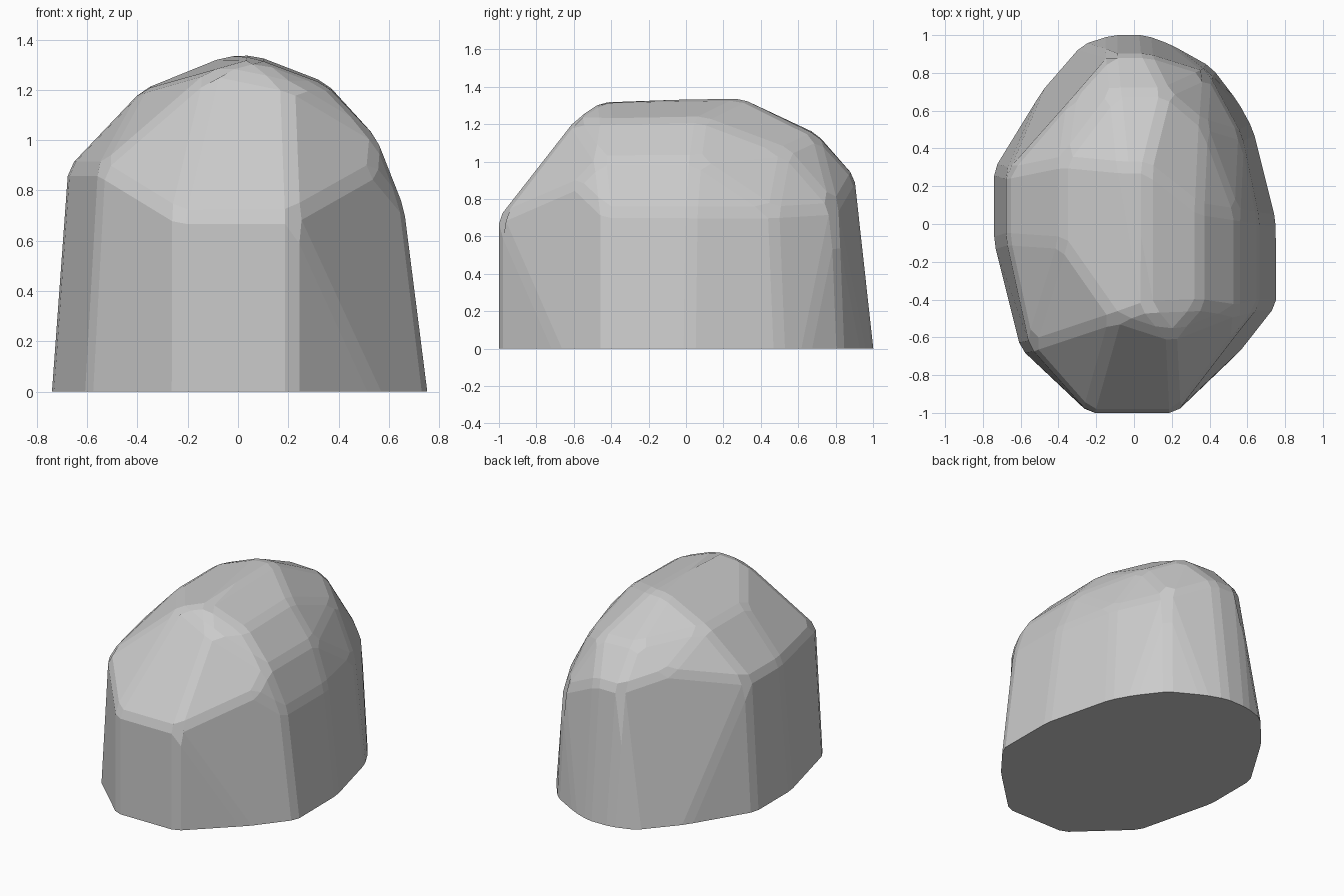
import bpy, bmesh, math
from mathutils import Vector

if "Cube" in bpy.data.objects:
    bpy.data.objects.remove(bpy.data.objects["Cube"])

# ground outline of the boulder (x, y)
base = [(-.24, -1), (.22, -1), (.75, -.43), (.75, .02), (.63, .5), (.41, .83),
        (.06, 1), (-.12, 1), (-.36, .86), (-.74, .29), (-.74, -.1), (-.6, -.66)]

# upper rim of the side walls, one point above each ground point
rim = [(-.24, -1, .7), (.22, -1, .7), (.66, -.43, .73),
       (.66, .03, .73), (.57, .47, .73), (.39, .80, .75), (.07, .9, .92),
       (-.12, .9, .92), (-.33, .67, 1.0), (-.675, .27, .89), (-.675, -.08, .89),
       (-.55, -.65, .89)]

# facet corners of the crown
crown = [(.54, -.59, .88), (.55, -.46, 1.01), (.55, .05, 1.01), (.37, .53, 1.06),
         (.35, -.43, 1.22), (.35, .08, 1.23), (.2, -.6, 1.22), (.07, -.44, 1.325),
         (-.1, -.5, 1.28), (-.38, -.1, 1.2), (-.38, .33, 1.2), (.07, .3, 1.338),
         (-.06, .3, 1.333), (.17, .7, 1.14), (-.1, .7, 1.15)]

# walls run on below ground so the chipped edges can be cut off cleanly
foot = []
for (x, y), r in zip(base, rim):
    b = Vector((x, y, 0))
    foot.append(b + (b - Vector(r)) * (.6 / r[2]))

bm = bmesh.new()
for p in foot + rim + crown:
    bm.verts.new(p)
bmesh.ops.convex_hull(bm, input=bm.verts[:])
loose = [v for v in bm.verts if not v.link_faces]
bmesh.ops.delete(bm, geom=loose, context='VERTS')

# merge nearly coplanar triangles into broad facets
bmesh.ops.dissolve_limit(bm, angle_limit=math.radians(9),
                         verts=bm.verts[:], edges=bm.edges[:])

# chip the facet edges
edges = [e for e in bm.edges if max(v.co.z for v in e.verts) > 0
         and e.calc_face_angle(0) > math.radians(9)]
bmesh.ops.bevel(bm, geom=edges, offset=.033, offset_type='OFFSET', segments=1,
                profile=.5, affect='EDGES', clamp_overlap=True)

# flat underside
cut = bmesh.ops.bisect_plane(bm, geom=bm.verts[:] + bm.edges[:] + bm.faces[:],
                             plane_co=(0, 0, 0), plane_no=(0, 0, -1),
                             clear_outer=True)
rim_edges = [e for e in cut['geom_cut'] if isinstance(e, bmesh.types.BMEdge)]
bmesh.ops.holes_fill(bm, edges=rim_edges)
bmesh.ops.recalc_face_normals(bm, faces=bm.faces[:])

mesh = bpy.data.meshes.new("boulder")
bm.to_mesh(mesh)
bm.free()
boulder = bpy.data.objects.new("boulder", mesh)
bpy.context.collection.objects.link(boulder)
